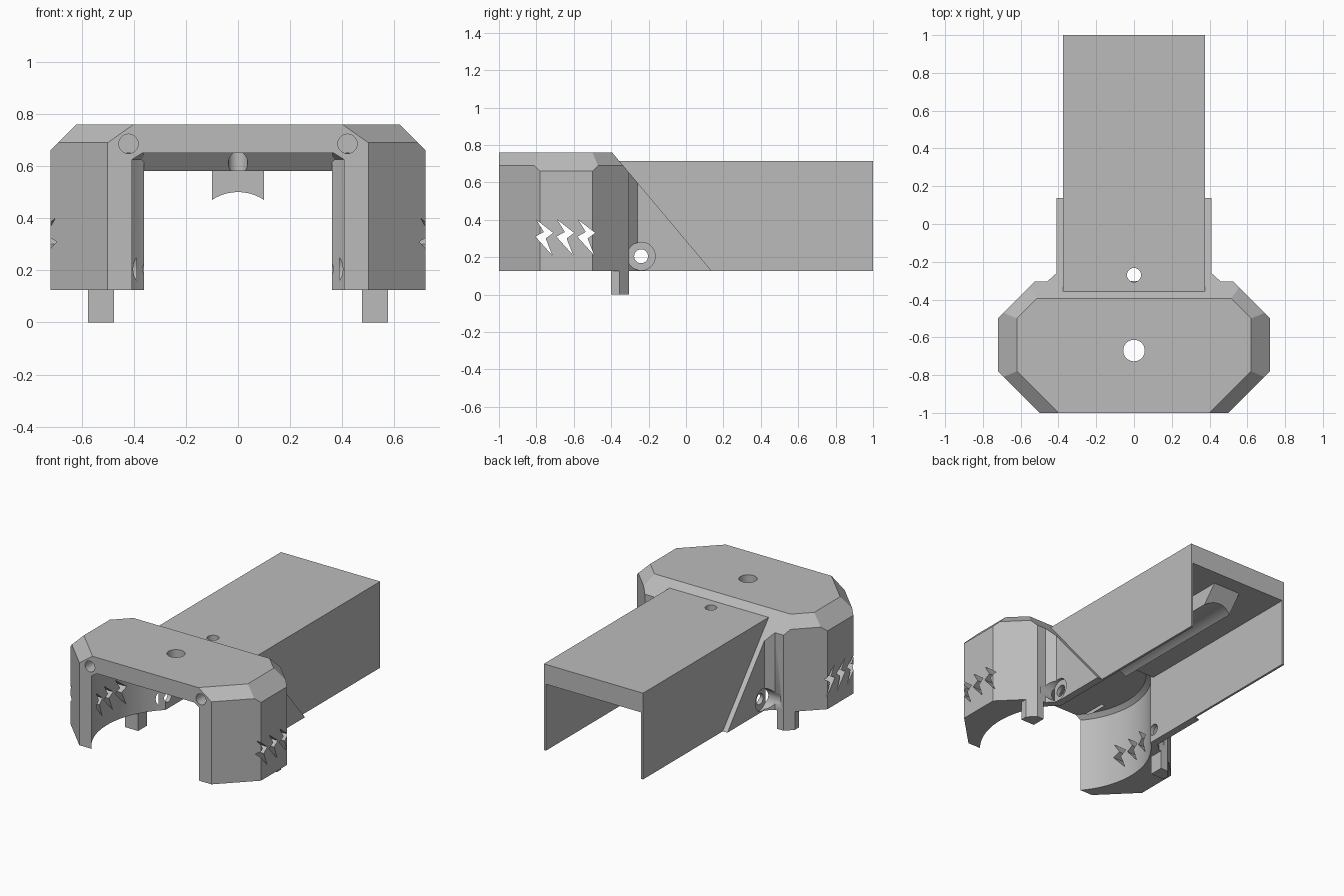
import bpy, bmesh
from math import cos, sin, pi, sqrt
from mathutils import Vector

if "Cube" in bpy.data.objects:
    bpy.data.objects.remove(bpy.data.objects["Cube"])

grey = bpy.data.materials.new("plain grey")
grey.use_nodes = True
COLOUR = (0.5, 0.5, 0.5, 1)
grey.diffuse_color = COLOUR
grey.node_tree.nodes["Principled BSDF"].inputs["Base Color"].default_value = COLOUR

BOTTOM, TOP, CEILING = 0.125, 0.76, 0.65
# Sloped plane shared by the back of the head and the front of the channel
SLOPE_POINT, SLOPE = Vector((0, -0.395, TOP)), Vector((0, 1, 0.84))


def loft(name, rings):
    """Closed solid through a stack of equal-length loops."""
    bm = bmesh.new()
    loops = [[bm.verts.new(p) for p in ring] for ring in rings]
    n = len(loops[0])
    for a, b in zip(loops, loops[1:]):
        for i in range(n):
            j = (i + 1) % n
            bm.faces.new((a[i], a[j], b[j], b[i]))
    bm.faces.new(loops[0][::-1])
    bm.faces.new(loops[-1])
    bmesh.ops.recalc_face_normals(bm, faces=bm.faces)
    mesh = bpy.data.meshes.new(name)
    bm.to_mesh(mesh)
    bm.free()
    mesh.materials.append(grey)
    ob = bpy.data.objects.new(name, mesh)
    bpy.context.collection.objects.link(ob)
    return ob


def prism(name, outline, lo, hi, axis="z"):
    """Extrude a 2D outline along an axis: z takes (x,y), x takes (y,z), y takes (x,z)."""
    place = {"z": lambda p, h: (p[0], p[1], h),
             "x": lambda p, h: (h, p[0], p[1]),
             "y": lambda p, h: (p[0], h, p[1])}[axis]
    return loft(name, [[place(p, h) for p in outline] for h in (lo, hi)])


def circle(u, v, r, n=48):
    return [(u + r * cos(2 * pi * i / n), v + r * sin(2 * pi * i / n)) for i in range(n)]


def rect(u0, u1, v0, v1):
    return [(u0, v0), (u1, v0), (u1, v1), (u0, v1)]


def mirrored(half):
    return half + [(-x, y) for x, y in reversed(half)]


def slice_off(ob, point, normal):
    """Remove everything on the normal's side of a plane and cap the cut."""
    bm = bmesh.new()
    bm.from_mesh(ob.data)
    cut = bmesh.ops.bisect_plane(bm, geom=bm.verts[:] + bm.edges[:] + bm.faces[:],
                                 plane_co=point, plane_no=normal, clear_outer=True)
    edges = [e for e in bm.edges if e.is_boundary]
    bmesh.ops.holes_fill(bm, edges=edges, sides=0)
    bmesh.ops.recalc_face_normals(bm, faces=bm.faces)
    bm.to_mesh(ob.data)
    bm.free()


def combine(ob, other, operation="DIFFERENCE"):
    """Apply a boolean and discard the tool object."""
    other.hide_render = True
    mod = ob.modifiers.new("cut", "BOOLEAN")
    mod.operation, mod.solver, mod.object = operation, "EXACT", other
    bpy.context.view_layer.objects.active = ob
    bpy.ops.object.modifier_apply(modifier=mod.name)
    bpy.data.objects.remove(other)


def smooth(ob):
    bpy.ops.object.select_all(action="DESELECT")
    ob.select_set(True)
    bpy.context.view_layer.objects.active = ob
    bpy.ops.object.shade_smooth_by_angle(angle=0.5)


# Head: eight-sided block with chamfered top edges
octagon = mirrored([(0.5, -1), (0.72, -0.78), (0.72, -0.5), (0.525, -0.305)])
head = prism("head_shell", octagon, BOTTOM, TOP)
for s in (1, -1):
    slice_off(head, Vector((s * 0.62, 0, TOP)), Vector((s, 0, 1)))
    slice_off(head, Vector((s * 0.4, -1, TOP)), Vector((s, -1, sqrt(2))))
    slice_off(head, Vector((s * 0.62, -0.5, TOP)), Vector((s, 1, sqrt(2))))
slice_off(head, SLOPE_POINT, SLOPE)

# Neck: side cheeks running back to the slope
neck = prism("neck", mirrored([(0.46, -0.5), (0.46, -0.305), (0.41, -0.26), (0.41, 0.3)]),
             BOTTOM, 0.72)
slice_off(neck, SLOPE_POINT, SLOPE)
combine(head, neck, "UNION")

# Round cavity with a chamfered ceiling edge, open at the front
CY, CR = -0.66, 0.53


def cavity():
    return loft("cavity", [[(x, y, z) for x, y in circle(0, CY, r, 96)]
                           for r, z in ((CR, -0.1), (CR, 0.625), (CR - 0.03, CEILING))])


combine(head, cavity())
combine(head, prism("neck_gap", rect(-0.36, 0.36, CY, 0.5), 0, CEILING))

# Screw holes: top, neck sides with counterbores, front corners
combine(head, prism("top_hole", circle(0, -0.67, 0.057), 0.5, 1))
combine(head, prism("side_hole", circle(-0.24, 0.205, 0.037), -1, 1, "x"))
for s in (1, -1):
    combine(head, prism("counterbore", circle(-0.24, 0.205, 0.075),
                        min(s * 0.39, s * 0.5), max(s * 0.39, s * 0.5), "x"))
    combine(head, prism("front_hole", circle(s * 0.42, 0.685, 0.037), -1.1, -0.8, "y"))

# Three zigzag vents through each side
bolt = [(-0.80, 0.40), (-0.71, 0.33), (-0.75, 0.30),
        (-0.715, 0.21), (-0.805, 0.31), (-0.76, 0.335)]
for i in range(3):
    combine(head, prism("vent", [(y + i * 0.112, z) for y, z in bolt], -1, 1, "x"))
smooth(head)

# Locating pegs under the head, trimmed to the wall
for s, side in ((1, "left"), (-1, "right")):
    outline = [(0.475, -0.4), (0.575, -0.4), (0.575, -0.355), (0.525, -0.305), (0.475, -0.305)]
    peg = prism(side + "_peg", [(s * x, y) for x, y in outline], 0, BOTTOM + 0.02)
    combine(peg, cavity())
    smooth(peg)

# Rear channel: thick roof, thin side walls, sloped front
channel = prism("rear_channel", rect(-0.375, 0.375, -0.5, 1), BOTTOM, 0.715)
slice_off(channel, SLOPE_POINT, SLOPE * -1)
combine(channel, prism("channel_gap", rect(-0.36, 0.36, -1, 1.5), 0, 0.58))
combine(channel, prism("roof_hole", circle(0, -0.27, 0.037), 0.3, 1))
smooth(channel)

# Grooved saddle rail under the channel roof
rail = prism("saddle_rail", [(-0.2, 0.585), (-0.2, 0.46), (0.79, 0.46), (0.9, 0.585)],
             -0.1, 0.1, "x")
combine(rail, prism("groove", circle(0, 0.32, 0.18, 64), -1, 1.5, "y"))
smooth(rail)
